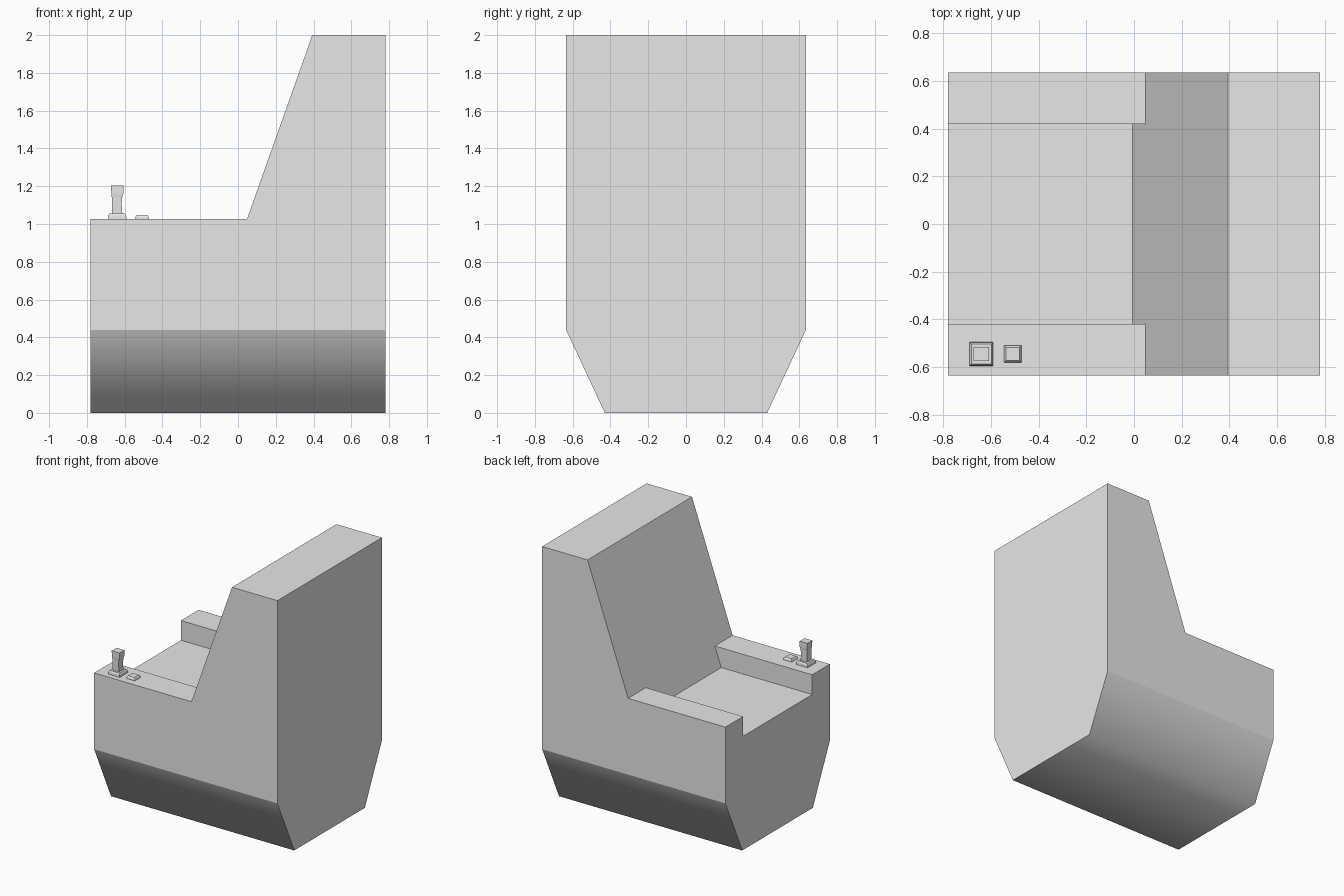
import bpy, bmesh

cube = bpy.data.objects.get("Cube")
if cube:
    bpy.data.objects.remove(cube, do_unlink=True)

grey = bpy.data.materials.new("plain_grey")
grey.use_nodes = True
grey.diffuse_color = (0.8, 0.8, 0.8, 1)
grey.node_tree.nodes["Principled BSDF"].inputs["Base Color"].default_value = (0.8, 0.8, 0.8, 1)


def finish(name, bm):
    bmesh.ops.recalc_face_normals(bm, faces=bm.faces)
    mesh = bpy.data.meshes.new(name)
    bm.to_mesh(mesh)
    bm.free()
    mesh.materials.append(grey)
    obj = bpy.data.objects.new(name, mesh)
    bpy.context.collection.objects.link(obj)
    return obj


# Main dimensions
FRONT, BACK = -0.78, 0.78
SIDE, FOOT, INNER = 0.635, 0.43, 0.42
BEVEL_Z, SEAT_Z, ARM_Z, TOP_Z = 0.44, 0.875, 1.027, 2.0


def lean(z):
    """Depth of the sloping backrest face at height z."""
    return 0.048 + (z - ARM_Z) * 0.355


def build_chair():
    """Seat, armrests and backrest as one closed shell."""
    section = {"foot": (FOOT, 0), "bevel": (SIDE, BEVEL_Z), "arm": (SIDE, ARM_Z),
               "inner": (INNER, ARM_Z), "seat": (INNER, SEAT_Z), "top": (SIDE, TOP_Z)}
    places = {"front": ("foot", "bevel", "arm", "inner", "seat"),
              "lean": ("seat", "inner", "arm", "top"),
              "back": ("top", "bevel", "foot")}
    bm = bmesh.new()
    v = {}
    for side in (-1, 1):
        for place, keys in places.items():
            for key in keys:
                y, z = section[key]
                x = {"front": FRONT, "back": BACK, "lean": lean(z)}[place]
                v[place, key, side] = bm.verts.new((x, side * y, z))

    # Cross faces joining the two sides
    for place, keys in places.items():
        bm.faces.new([v[place, k, -1] for k in keys] + [v[place, k, 1] for k in reversed(keys)])
    # Lengthwise faces spanning the full width
    for a, b in ((("front", "foot"), ("back", "foot")),
                 (("front", "seat"), ("lean", "seat")),
                 (("lean", "top"), ("back", "top"))):
        bm.faces.new([v[(*a, -1)], v[(*b, -1)], v[(*b, 1)], v[(*a, 1)]])
    # Side panel, lower slope, armrest top and armrest inner wall
    for s in (-1, 1):
        for loop in ("front foot,back foot,back bevel,front bevel",
                     "front bevel,back bevel,back top,lean top,lean arm,front arm",
                     "front arm,lean arm,lean inner,front inner",
                     "front inner,lean inner,lean seat,front seat"):
            bm.faces.new([v[(*p.split(), s)] for p in loop.split(",")])
    bmesh.ops.recalc_face_normals(bm, faces=bm.faces)

    # Soft shading only across the underside
    for f in bm.faces:
        f.smooth = f.normal.z < -0.1
    for e in bm.edges:
        e.smooth = all(f.smooth for f in e.link_faces)
    return finish("chair_body", bm)


def stack(name, x, y, levels):
    """Tapered square block from (height, left edge, right edge, half width)."""
    bm = bmesh.new()
    rings = []
    for z, x0, x1, h in levels:
        rings.append([bm.verts.new((x + dx, y + dy, z))
                      for dx, dy in ((x0, -h), (x1, -h), (x1, h), (x0, h))])
    for a, b in zip(rings, rings[1:]):
        for i in range(4):
            j = (i + 1) % 4
            bm.faces.new((a[i], a[j], b[j], b[i]))
    bm.faces.new(rings[0])
    bm.faces.new(rings[-1])
    return finish(name, bm)


build_chair()

# Controls on the right armrest
CONTROL_Y = -0.545
stack("joystick_base", -0.64, CONTROL_Y,
      [(1.02, -0.05, 0.05, 0.05), (1.045, -0.048, 0.048, 0.048), (1.055, -0.042, 0.042, 0.042)])
stack("joystick_grip", -0.64, CONTROL_Y,
      [(1.05, -0.026, 0.028, 0.026), (1.10, -0.027, 0.024, 0.027),
       (1.14, -0.028, 0.026, 0.028), (1.16, -0.03, 0.033, 0.03), (1.203, -0.033, 0.033, 0.03)])
stack("arm_button", -0.508, CONTROL_Y,
      [(1.02, -0.036, 0.036, 0.036), (1.035, -0.036, 0.036, 0.036), (1.048, -0.028, 0.028, 0.028)])
